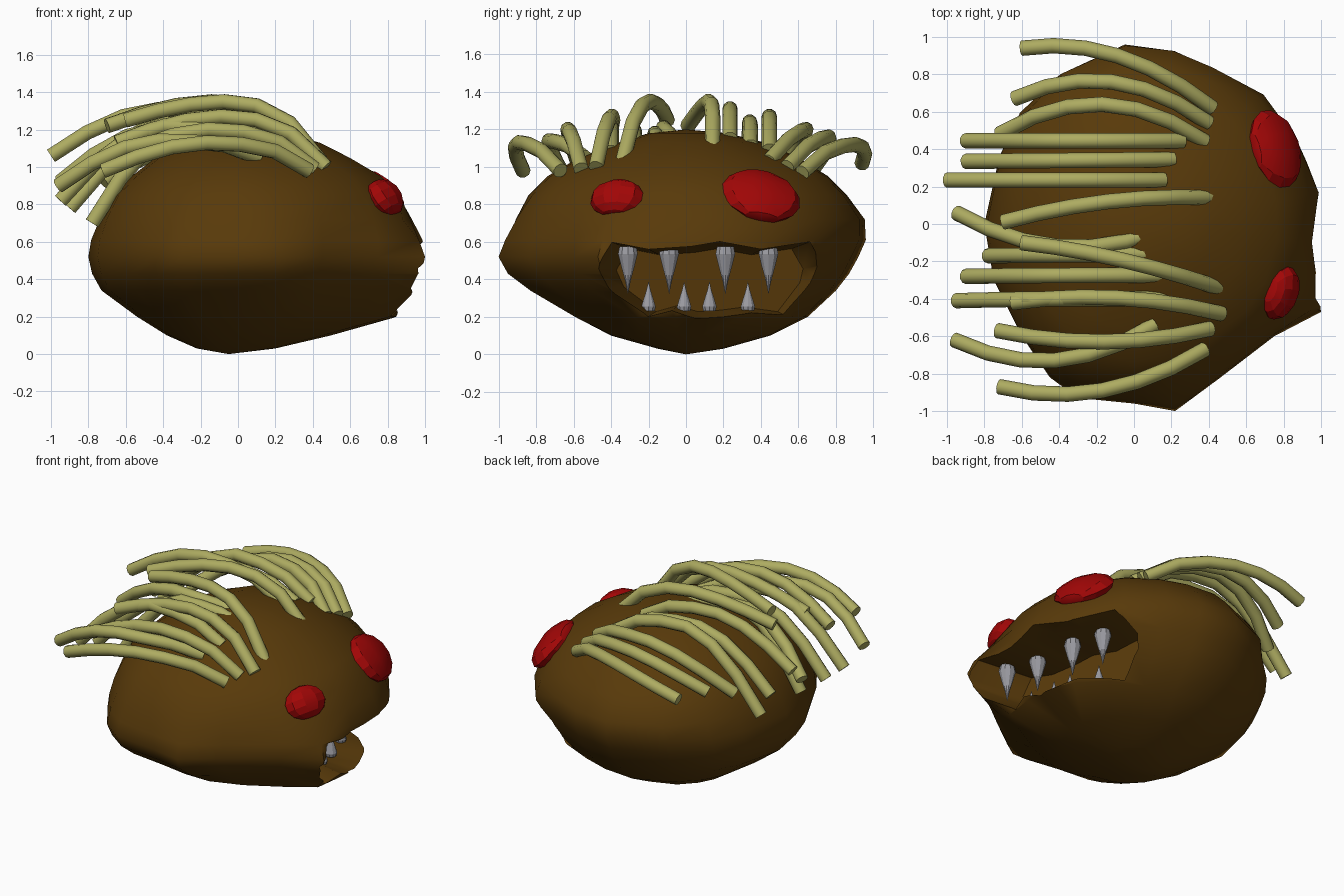
import bpy, bmesh, math
from mathutils import Matrix, Vector

if "Cube" in bpy.data.objects:
    bpy.data.objects.remove(bpy.data.objects["Cube"])


def material(name, rgb):
    m = bpy.data.materials.new(name)
    m.diffuse_color = (*rgb, 1)
    m.use_nodes = True
    m.node_tree.nodes["Principled BSDF"].inputs["Base Color"].default_value = m.diffuse_color
    return m


BROWN = material("brown_skin", (0.098, 0.042, 0.003))
HAIR = material("straw_hair", (0.42, 0.41, 0.12))
RED = material("red_eye", (0.36, 0.002, 0.002))
GREY = material("grey_tooth", (0.33, 0.33, 0.36))


def select(ob):
    bpy.ops.object.select_all(action='DESELECT')
    ob.select_set(True)
    bpy.context.view_layer.objects.active = ob


def finish(name, bm, mat, angle=35):
    bmesh.ops.recalc_face_normals(bm, faces=bm.faces)
    me = bpy.data.meshes.new(name)
    bm.to_mesh(me)
    bm.free()
    ob = bpy.data.objects.new(name, me)
    bpy.context.collection.objects.link(ob)
    me.materials.append(mat)
    select(ob)
    if angle:
        bpy.ops.object.shade_smooth_by_angle(angle=math.radians(angle))
    return ob


def loft(rings, ends=None):
    """Skin closed rings; ends = two pole points, or flat caps."""
    bm = bmesh.new()
    vr = [[bm.verts.new(p) for p in r] for r in rings]
    n = len(vr[0])
    for a, b in zip(vr, vr[1:]):
        for i in range(n):
            bm.faces.new((a[i], a[(i + 1) % n], b[(i + 1) % n], b[i]))
    for k, r in enumerate((vr[0], vr[-1])):
        if ends:
            p = bm.verts.new(ends[k])
            for i in range(n):
                bm.faces.new((r[i], r[(i + 1) % n], p))
        else:
            bm.faces.new(r)
    return bm


# body: plan outline scaled to the side extents at each height
outline = [(1.0, -.47), (.95, -.1), (1.0, .17), (.88, .45), (.7, .7), (.43, .82),
           (.22, .93), (-.05, .97), (-.4, .8), (-.62, .6), (-.72, .38), (-.8, 0),
           (-.75, -.3), (-.6, -.6), (-.45, -.82), (-.3, -.93), (0, -.96),
           (.22, -1.0), (.45, -.83), (.75, -.6)]
unit = [Vector((x / (1 if x > 0 else .8), y / (.97 if y > 0 else 1))) for x, y in outline]
levels = [(.03, -.22, .2, -.15, .2), (.1, -.38, .5, -.4, .45), (.2, -.54, .86, -.6, .65),
          (.34, -.73, .95, -.83, .8), (.43, -.78, .98, -.95, .87), (.52, -.8, 1.0, -1.0, .92),
          (.61, -.785, .99, -.97, .96), (.72, -.74, .94, -.92, .955),
          (.85, -.67, .87, -.84, .86), (.95, -.57, .77, -.74, .76),
          (1.05, -.44, .6, -.57, .6), (1.13, -.28, .44, -.36, .42), (1.18, -.15, .26, -.2, .22)]
rings = []
for z, x0, x1, y0, y1 in levels:
    w = max((z - .55) / .25, (.34 - z) / .24)
    w = min(1, max(0, w))          # rounder towards top and bottom
    ring = []
    for u in unit:
        v = u.lerp(u.normalized(), w)
        ring.append((v.x * (x1 if v.x > 0 else -x0), v.y * (y1 if v.y > 0 else -y0), z))
    rings.append(ring)
body = finish("body", loft(rings, [(-.05, 0, 0), (.03, 0, 1.2)]), BROWN, None)

# mouth cavity
lips = [(-.48, .46), (-.4, .6), (-.2, .56), (.03, .575), (.18, .6), (.4, .56), (.66, .6),
        (.735, .47), (.715, .38), (.57, .19), (.35, .22), (.2, .2), (.05, .19), (-.08, .23),
        (-.22, .19), (-.43, .35)]


def lip_ring(x, slant, s):
    return [(x - slant * y, .12 + (y - .12) * s, .4 + (z - .4) * s) for y, z in lips]


cutter = finish("mouth_cutter", loft([lip_ring(1.3, 0, 1.02), lip_ring(.87, .3, 1),
                                      lip_ring(.52, .2, .82)]), BROWN, None)
cutter.hide_render = True
mod = body.modifiers.new("mouth", 'BOOLEAN')
mod.operation = 'DIFFERENCE'
mod.solver = 'EXACT'
mod.object = cutter
select(body)
bpy.ops.object.modifier_apply(modifier="mouth")
bpy.data.objects.remove(cutter)
select(body)
bpy.ops.object.shade_smooth_by_angle(angle=math.radians(52))


# teeth: swollen at the root, drawn out to a spike
def tooth(name, x, y, base, tip, r):
    prof = [(0, .85), (.15, 1), (.4, .7), (.7, .3)]
    rs = [[(x + r * k * math.cos(a * math.tau / 10), y + r * k * math.sin(a * math.tau / 10),
            base + (tip - base) * t) for a in range(10)] for t, k in prof]
    finish(name, loft(rs, [(x, y, base), (x, y, tip)]), GREY, 20)


for i, (x, y) in enumerate(((.8, -.31), (.73, -.09), (.69, .21), (.63, .44))):
    tooth(f"upper_tooth_{i}", x, y, .575, .32, .055)
for i, (x, y) in enumerate(((.69, -.2), (.66, -.01), (.64, .125), (.57, .33))):
    tooth(f"lower_tooth_{i}", x, y, .23, .39, .04)


# eyes: flattened low-poly balls
def eye(name, loc, size, yaw, pitch, roll):
    bm = bmesh.new()
    rot = (Matrix.Rotation(yaw, 4, 'Z') @ Matrix.Rotation(pitch, 4, 'Y')
           @ Matrix.Rotation(roll, 4, 'X'))
    bmesh.ops.create_uvsphere(bm, u_segments=10, v_segments=7, radius=1,
                              matrix=Matrix.Translation(loc) @ rot @ Matrix.Diagonal((*size, 1)))
    finish(name, bm, RED, 20)


eye("small_eye", (.785, -.37, .833), (.085, .15, .11), -.4, -.6, .08)
eye("large_eye", (.755, .4, .845), (.085, .22, .172), .38, -.72, -.22)

# hair strands: root x, end x, y at root/middle/end, z at root/peak/end
strands = [
    (.42, -.6, .62, .9, .94, 1.0, 1.12, 1.02), (.4, -.64, .54, .76, .67, 1.03, 1.16, .98),
    (.38, -.72, .44, .64, .48, 1.06, 1.2, .92), (.26, -.9, .445, .445, .445, 1.12, 1.27, .8),
    (.21, -.9, .345, .34, .335, 1.14, 1.24, .9), (.16, -1.0, .235, .235, .235, 1.18, 1.31, 1.06),
    (.42, -.7, .14, .12, .01, 1.1, 1.35, 1.22), (.13, -.95, -.04, -.12, .06, 1.14, 1.21, .92),
    (.45, -.6, -.34, -.19, -.1, 1.05, 1.35, 1.25), (.13, -.78, -.16, -.165, -.17, 1.15, 1.18, .7),
    (.16, -.9, -.275, -.275, -.28, 1.13, 1.19, .78), (.16, -.95, -.4, -.4, -.41, 1.11, 1.22, .82),
    (.47, -.65, -.48, -.395, -.42, 1.03, 1.27, 1.13), (.41, -.73, -.56, -.63, -.57, 1.02, 1.2, 1.0),
    (.11, -.96, -.54, -.73, -.62, 1.08, 1.14, .9), (.38, -.72, -.67, -.89, -.87, 1.01, 1.13, .98)]
for k, (xr, xe, ya, yb, yc, zr, zp, ze) in enumerate(strands):
    cu = bpy.data.curves.new(f"hair_strand_{k}", 'CURVE')
    cu.dimensions = '3D'
    cu.bevel_depth = .041
    cu.bevel_resolution = 3
    cu.use_fill_caps = True
    sp = cu.splines.new('POLY')
    sp.points.add(6)
    for i in range(7):
        t = i / 6
        y = ya * (1 - t) * (1 - 2 * t) + yb * 4 * t * (1 - t) + yc * t * (2 * t - 1)
        d = abs(2 * t - 1)
        z = zp - (zp - (zr if t < .5 else ze)) * d ** (2.4 if t < .5 else 1.7)
        sp.points[i].co = (xr + (xe - xr) * t, y, z - (.03 if i == 0 else 0), 1)
    cu.materials.append(HAIR)
    ob = bpy.data.objects.new(f"hair_strand_{k}", cu)
    bpy.context.collection.objects.link(ob)
    select(ob)
    bpy.ops.object.convert(target='MESH')
    bpy.ops.object.shade_smooth_by_angle(angle=math.radians(40))
